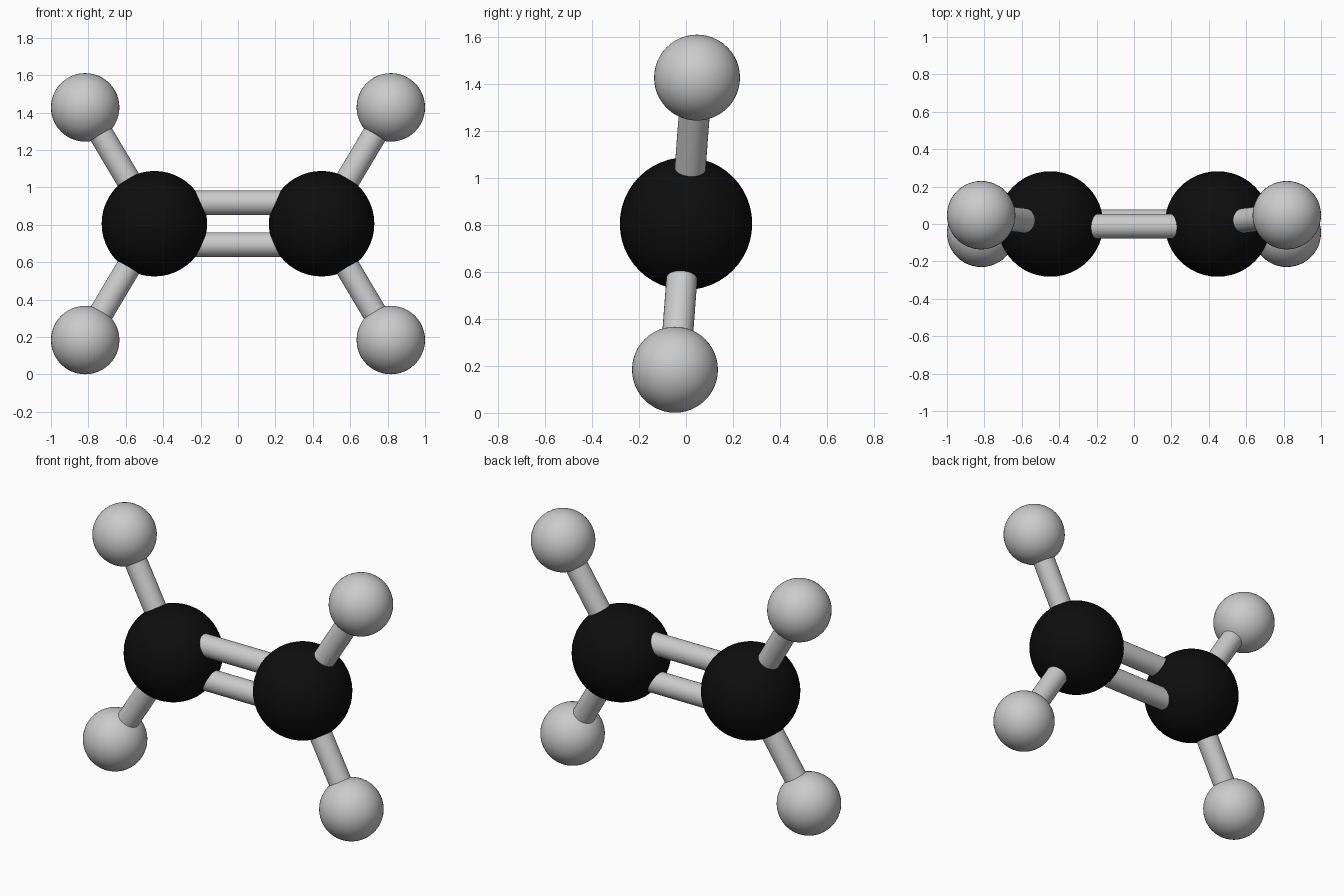
import bpy
from mathutils import Vector

if "Cube" in bpy.data.objects:
    bpy.data.objects.remove(bpy.data.objects["Cube"])

CZ = 0.806            # height of the molecule's centre
CARBON_R, HYDROGEN_R, BOND_R = 0.282, 0.183, 0.066

black = bpy.data.materials.new("carbon_black")
black.diffuse_color = (0.004, 0.004, 0.004, 1)
black.use_nodes = True
black.node_tree.nodes["Principled BSDF"].inputs["Base Color"].default_value = black.diffuse_color


def ball(name, loc, radius, mat=None):
    bpy.ops.mesh.primitive_uv_sphere_add(segments=48, ring_count=24, radius=radius, location=loc)
    ob = bpy.context.object
    ob.name = name
    bpy.ops.object.shade_smooth()
    if mat:
        ob.data.materials.append(mat)


def bond(name, a, b):
    a, b = Vector(a), Vector(b)
    d = b - a
    bpy.ops.mesh.primitive_cylinder_add(vertices=32, radius=BOND_R, depth=d.length, location=(a + b) / 2)
    ob = bpy.context.object
    ob.name = name
    ob.rotation_euler = d.to_track_quat('Z', 'Y').to_euler()
    bpy.ops.object.shade_smooth_by_angle()


for sx, side in ((-1, "left"), (1, "right")):
    # Carbon atom
    carbon = (sx * 0.447, 0, CZ)
    ball(f"carbon_{side}", carbon, CARBON_R, black)
    # Two hydrogens, in a plane tilted slightly about x
    for sz, level in ((-1, "lower"), (1, "upper")):
        hydrogen = (sx * 0.817, sz * 0.047, CZ + sz * 0.622)
        ball(f"hydrogen_{side}_{level}", hydrogen, HYDROGEN_R)
        bond(f"hydrogen_bond_{side}_{level}", carbon, hydrogen)

# Double bond between the carbons
for sz, level in ((-1, "lower"), (1, "upper")):
    y, z = -sz * 0.012, CZ + sz * 0.112
    bond(f"double_bond_{level}", (-0.40, y, z), (0.40, y, z))
